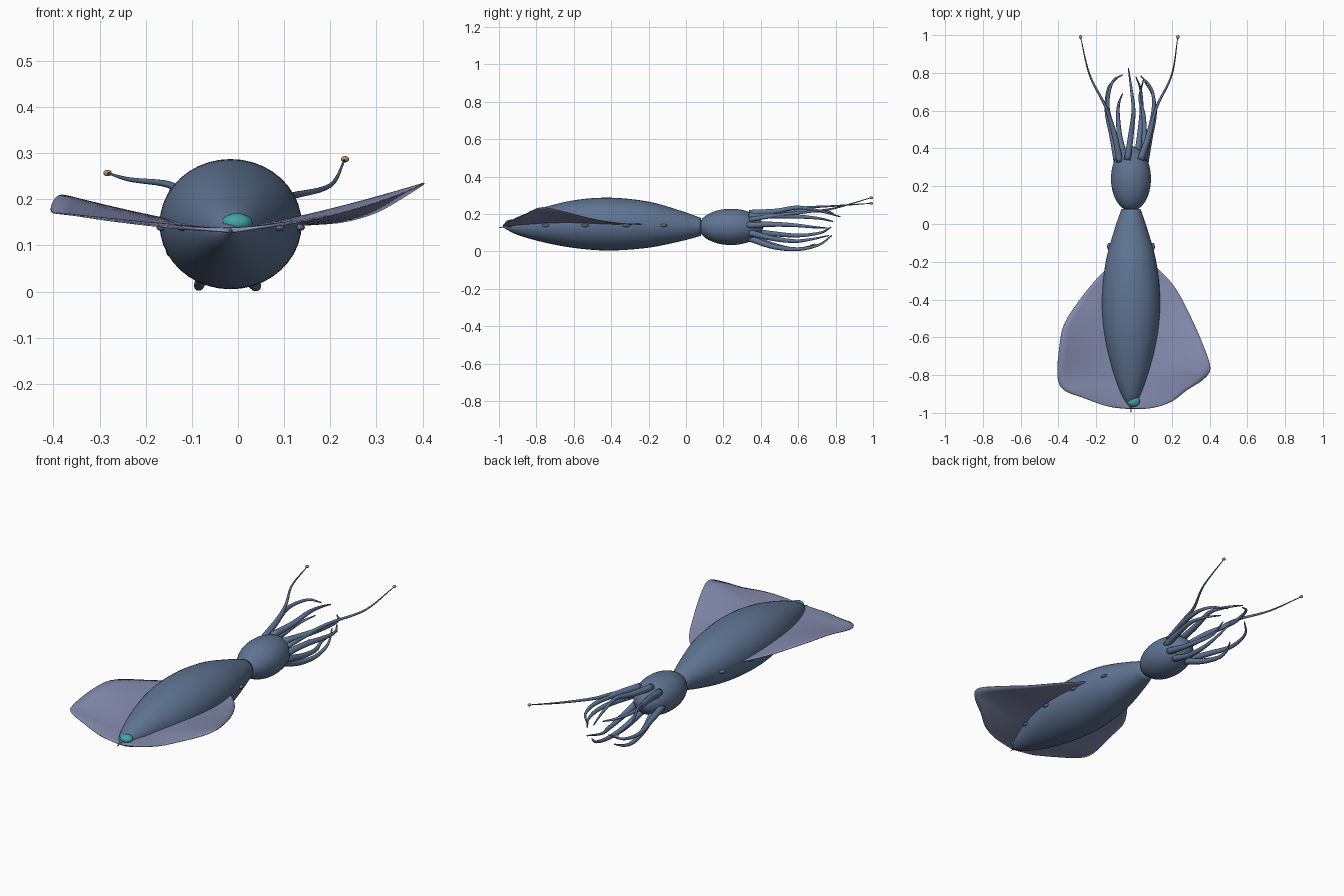
import bpy, bmesh, math
from mathutils import Vector


def material(name, rgb):
    m = bpy.data.materials.new(name)
    m.diffuse_color = (*rgb, 1)
    return m


skin = material("skin_blue", (0.115, 0.175, 0.29))
fin_mat = material("fin_lilac", (0.235, 0.26, 0.43))
teal = material("teal_glow", (0.06, 0.38, 0.38))
tan = material("club_tan", (0.50, 0.29, 0.17))
CX = -0.016


def spline(pts, n):
    """Catmull-Rom resampling of a list of tuples into n+1 vectors."""
    p = [Vector(q) for q in pts]
    p = [2 * p[0] - p[1]] + p + [2 * p[-1] - p[-2]]
    out = []
    for i in range(n + 1):
        u = i / n * (len(p) - 3)
        k = min(int(u), len(p) - 4)
        t = u - k
        a, b, c, d = p[k:k + 4]
        out.append(0.5 * (2 * b + (c - a) * t + (2 * a - 5 * b + 4 * c - d) * t * t
                          + (3 * b - a - 3 * c + d) * t ** 3))
    return out


def finish(name, bm, mat):
    bmesh.ops.recalc_face_normals(bm, faces=bm.faces[:])
    me = bpy.data.meshes.new(name)
    bm.to_mesh(me)
    bm.free()
    me.materials.append(mat)
    for f in me.polygons:
        f.use_smooth = True
    ob = bpy.data.objects.new(name, me)
    bpy.context.collection.objects.link(ob)
    return ob


def ellipsoid(name, loc, radii, mat, seg=32, rings=20):
    bm = bmesh.new()
    bmesh.ops.create_uvsphere(bm, u_segments=seg, v_segments=rings, radius=1)
    bmesh.ops.scale(bm, vec=radii, verts=bm.verts)
    bmesh.ops.translate(bm, vec=loc, verts=bm.verts)
    return finish(name, bm, mat)


def tube(name, pts, r0, r1, mat, n=24, sides=10):
    """Tapered limb along a smooth path."""
    path = spline(pts, n)
    bm = bmesh.new()
    rings = []
    for i, c in enumerate(path):
        t = (path[min(i + 1, n)] - path[max(i - 1, 0)]).normalized()
        u = t.cross(Vector((0, 0, 1))).normalized()
        v = u.cross(t)
        r = r0 + (r1 - r0) * i / n
        rings.append([bm.verts.new(c + r * (math.cos(a) * u + math.sin(a) * v))
                      for a in (2 * math.pi * k / sides for k in range(sides))])
    for a, b in zip(rings, rings[1:]):
        for k in range(sides):
            j = (k + 1) % sides
            bm.faces.new((a[k], a[j], b[j], b[k]))
    bm.faces.new(rings[0])
    bm.faces.new(rings[-1])
    return finish(name, bm, mat)


# Mantle: elliptical sections (y, half width, half height, centre z)
sections = spline([(-0.98, 0.002, 0.002, 0.131), (-0.9, 0.052, 0.048, 0.136),
                   (-0.75, 0.104, 0.096, 0.142), (-0.58, 0.142, 0.13, 0.146),
                   (-0.4, 0.154, 0.141, 0.146), (-0.2, 0.134, 0.123, 0.143),
                   (-0.03, 0.088, 0.082, 0.136), (0.08, 0.05, 0.048, 0.131)], 42)
bm = bmesh.new()
rings = []
for y, rx, rz, z in sections:
    rings.append([bm.verts.new((CX + rx * math.cos(a), y, z + rz * math.sin(a)))
                  for a in (2 * math.pi * k / 40 for k in range(40))])
for a, b in zip(rings, rings[1:]):
    for k in range(40):
        j = (k + 1) % 40
        bm.faces.new((a[k], a[j], b[j], b[k]))
bm.faces.new(rings[0])
bm.faces.new(rings[-1])
finish("mantle", bm, skin)
tube("tail_spine", [(CX, -0.96, 0.132), (CX, -0.98, 0.13), (CX, -1.0, 0.126)], 0.005, 0.001, skin, 4, 8)

# Head
ellipsoid("head", (CX, 0.24, 0.131), (0.106, 0.172, 0.097), skin)


# Fins: sheet from the body axis to a curved outline
def fin(name, outline):
    edge = spline(outline, 40)
    bm = bmesh.new()
    rows = []
    for e in edge:
        root = Vector((CX, min(max(e.y, -0.975), -0.2), 0.137))
        row = []
        for k in range(11):
            s = k / 10
            p = root.lerp(e, s)
            p.z = root.z + (e.z - root.z) * s ** 1.3
            row.append(bm.verts.new(p))
        rows.append(row)
    for a, b in zip(rows, rows[1:]):
        for k in range(10):
            bm.faces.new((a[k], a[k + 1], b[k + 1], b[k]))
    ob = finish(name, bm, fin_mat)
    mod = ob.modifiers.new("thickness", "SOLIDIFY")
    mod.thickness = 0.003
    mod.offset = 0


fin("fin_left", [(-0.1, -0.2, 0.14), (-0.16, -0.25, 0.148), (-0.26, -0.365, 0.172),
                 (-0.365, -0.52, 0.206), (-0.395, -0.65, 0.203), (-0.405, -0.81, 0.174),
                 (-0.37, -0.88, 0.168), (-0.27, -0.92, 0.153), (-0.14, -0.965, 0.138),
                 (-0.02, -0.979, 0.128)])
fin("fin_right", [(0.07, -0.2, 0.14), (0.13, -0.24, 0.146), (0.22, -0.34, 0.15),
                  (0.30, -0.49, 0.172), (0.37, -0.65, 0.212), (0.404, -0.765, 0.235),
                  (0.365, -0.825, 0.217), (0.28, -0.88, 0.187), (0.2, -0.94, 0.165),
                  (0.1, -0.973, 0.145), (-0.01, -0.979, 0.128)])

# Arms
arms = [
    [(-0.075, 0.33, 0.185), (-0.10, 0.46, 0.205), (-0.14, 0.62, 0.215), (-0.115, 0.75, 0.215), (-0.06, 0.79, 0.20)],
    [(-0.09, 0.33, 0.11), (-0.115, 0.46, 0.095), (-0.145, 0.6, 0.085), (-0.135, 0.72, 0.10), (-0.085, 0.775, 0.13)],
    [(-0.05, 0.35, 0.075), (-0.075, 0.46, 0.035), (-0.085, 0.57, 0.012), (-0.08, 0.64, 0.02), (-0.06, 0.69, 0.04)],
    [(-0.035, 0.34, 0.205), (-0.015, 0.48, 0.215), (-0.003, 0.6, 0.235), (-0.015, 0.72, 0.215), (-0.03, 0.825, 0.185)],
    [(0.015, 0.34, 0.07), (0.03, 0.47, 0.025), (0.04, 0.6, 0.012), (0.035, 0.71, 0.035), (0.01, 0.78, 0.085)],
    [(0.035, 0.34, 0.19), (0.08, 0.48, 0.19), (0.105, 0.62, 0.185), (0.09, 0.72, 0.175), (0.035, 0.785, 0.16)],
    [(0.06, 0.33, 0.14), (0.085, 0.46, 0.145), (0.11, 0.58, 0.14), (0.10, 0.68, 0.13), (0.055, 0.755, 0.125)],
    [(0.05, 0.34, 0.10), (0.055, 0.46, 0.07), (0.05, 0.58, 0.055), (0.03, 0.67, 0.065), (0.05, 0.765, 0.085)],
]
for i, pts in enumerate(arms):
    tube(f"arm_{i + 1}", pts, 0.018, 0.003, skin)

# Long feeding tentacles with clubs
for side, pts in {
    "left": [(-0.075, 0.34, 0.175), (-0.115, 0.5, 0.205), (-0.15, 0.62, 0.232), (-0.235, 0.79, 0.243), (-0.283, 0.99, 0.257)],
    "right": [(0.055, 0.34, 0.17), (0.09, 0.5, 0.195), (0.12, 0.62, 0.208), (0.2, 0.79, 0.23), (0.232, 0.99, 0.287)],
}.items():
    tube("tentacle_" + side, pts, 0.013, 0.002, skin)
    ellipsoid("tentacle_club_" + side, pts[-1], (0.009, 0.01, 0.007), tan, 12, 8)

# Glowing organ on the tail, small bumps along the flanks
ellipsoid("tail_light", (-0.002, -0.938, 0.149), (0.034, 0.03, 0.021), teal, 12, 8)
for i, (y, d) in enumerate([(-0.12, 0.114), (-0.32, 0.148), (-0.54, 0.148), (-0.75, 0.104)]):
    for side, s in (("left", -1), ("right", 1)):
        ellipsoid(f"flank_bump_{side}_{i + 1}", (CX + s * d, y, 0.139), (0.013, 0.021, 0.008), skin, 12, 8)
